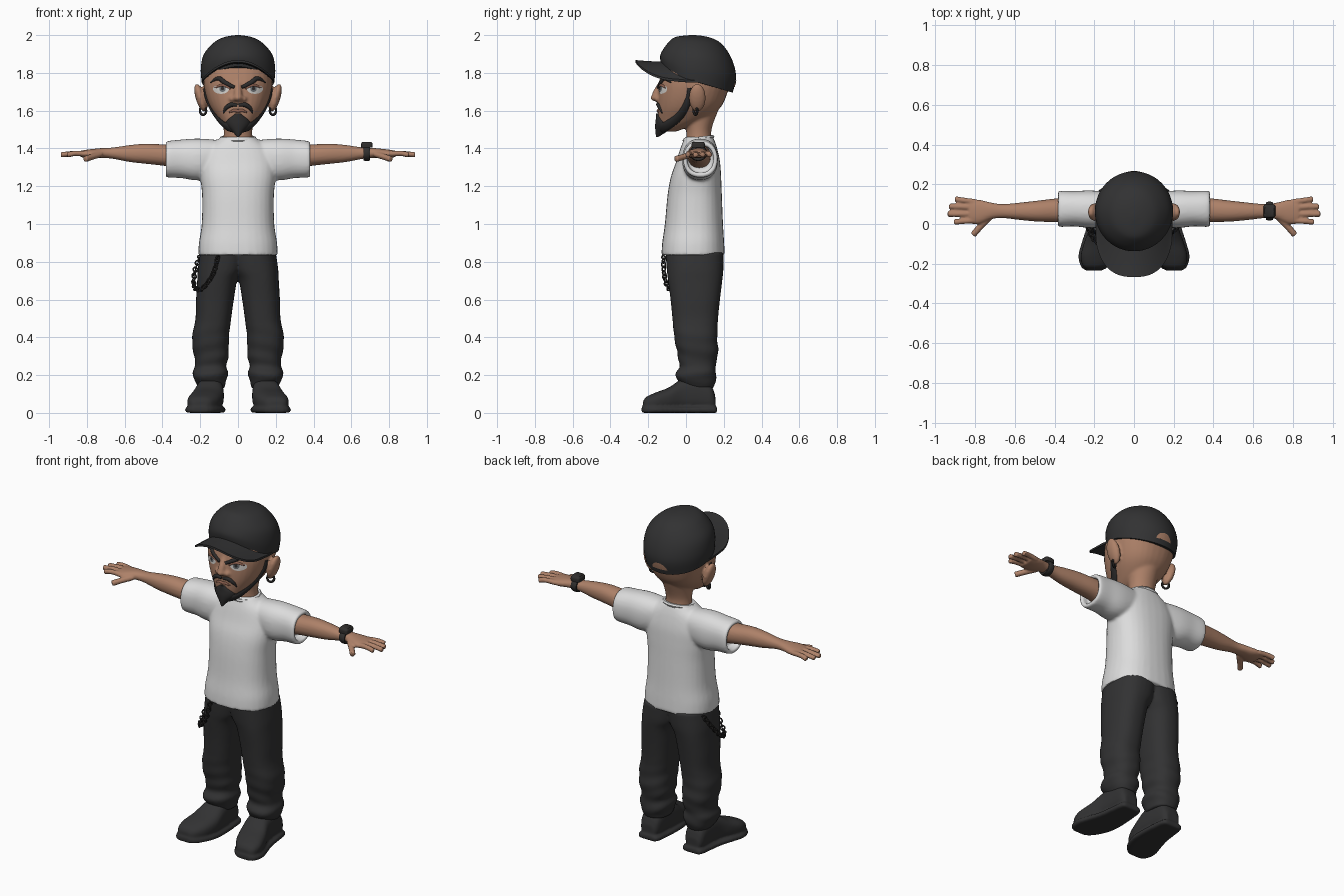
import bpy, bmesh, math
from mathutils import Vector, Matrix
from mathutils.bvhtree import BVHTree

if "Cube" in bpy.data.objects:
    bpy.data.objects.remove(bpy.data.objects["Cube"])


def material(name, r, g, b):
    m = bpy.data.materials.new(name)
    m.use_nodes = True
    m.diffuse_color = (r, g, b, 1)
    bsdf = m.node_tree.nodes["Principled BSDF"]
    bsdf.inputs["Base Color"].default_value = (r, g, b, 1)
    bsdf.inputs["Roughness"].default_value = 0.8
    return m


SKIN = material("skin", 0.42, 0.22, 0.14)
LIP = material("lip", 0.27, 0.12, 0.08)
SHIRT = material("white cotton", 0.72, 0.72, 0.72)
CLOTH = material("black cloth", 0.032, 0.032, 0.033)
HAIR = material("dark hair", 0.025, 0.024, 0.024)
WHITE = material("eye white", 0.65, 0.63, 0.6)
IRIS = material("grey iris", 0.15, 0.16, 0.17)
METAL = material("dark metal", 0.03, 0.028, 0.027)


def spline(pts, steps=5):
    """Smooth curve through tuples of any length."""
    out = []
    for i in range(len(pts) - 1):
        quad = (pts[max(i - 1, 0)], pts[i], pts[i + 1], pts[min(i + 2, len(pts) - 1)])
        for k in range(steps):
            t = k / steps
            out.append([b + t / 2 * (c - a + t * (2*a - 5*b + 4*c - d + t * (3*(b - c) + d - a)))
                        for a, b, c, d in zip(*quad)])
    return out + [list(pts[-1])]


def bridge(bm, loops):
    n = len(loops[0])
    for lo, hi in zip(loops, loops[1:]):
        for i in range(n):
            bm.faces.new((lo[i], lo[(i + 1) % n], hi[(i + 1) % n], hi[i]))
    bm.faces.new(loops[0][::-1])
    bm.faces.new(loops[-1])


def loft(bm, axis, rings, p=2.0, n=32, fold=0.0, shape=None):
    """Skin over rings of (position, low a, high a, low b, high b)."""
    loops = []
    for t, a0, a1, b0, b1 in spline(rings):
        loop = []
        for i in range(n):
            w = 2 * math.pi * i / n
            c, s = math.cos(w), math.sin(w)
            c, s = (math.copysign(abs(v) ** (2 / p), v) for v in (c, s))
            f = 1 + fold * max(0, 1 - t * 2) * math.sin(t * 75 + 2 * math.sin(w + 1))
            a, b = (a0 + a1 + (a1 - a0) * c * f) / 2, (b0 + b1 + (b1 - b0) * s * f) / 2
            co = {"x": (t, a, b), "y": (a, t, b), "z": (a, b, t)}[axis]
            loop.append(bm.verts.new(shape(*co) if shape else co))
        loops.append(loop)
    bridge(bm, loops)


def tube(bm, pts, radii, ups=None, flat=1.0, n=10):
    """Tapered tube along points; flat squeezes it along the up direction."""
    pts = [Vector(q) for q in pts]
    loops = []
    for i, q in enumerate(pts):
        t = (pts[min(i + 1, len(pts) - 1)] - pts[max(i - 1, 0)]).normalized()
        side = t.cross(ups[i] if ups else Vector((0, 0, 1))).normalized()
        up = side.cross(t)
        r = radii[i] if isinstance(radii, list) else radii
        loops.append([bm.verts.new(q + r * (side * math.cos(w) + up * math.sin(w) * flat))
                      for w in (2 * math.pi * k / n for k in range(n))])
    bridge(bm, loops)


def link(bm, m, rx, ry, thick):
    ws = [2 * math.pi * k / 14 for k in range(15)]
    tube(bm, [m @ Vector((rx * math.cos(w), ry * math.sin(w), 0)) for w in ws],
         thick, [m.to_3x3() @ Vector((0, 0, 1))] * 15, n=6)


def ball(bm, loc, scale, rot=0.0):
    m = Matrix.Translation(loc) @ Matrix.Rotation(rot, 4, "Y") @ Matrix.Diagonal((*scale, 1))
    bmesh.ops.create_uvsphere(bm, u_segments=24, v_segments=16, radius=1, matrix=m)


def finish(bm, name, mat, voxel=0, mirror=False, smooth=4, closed=True):
    """Make the object; voxel fuses overlapping volumes into one skin."""
    if closed:
        bmesh.ops.recalc_face_normals(bm, faces=bm.faces)
    ob = bpy.data.objects.new(name, bpy.data.meshes.new(name))
    bm.to_mesh(ob.data)
    bm.free()
    bpy.context.collection.objects.link(ob)
    if mirror:
        ob.modifiers.new("Mirror", "MIRROR").use_mirror_merge = False
    if voxel:
        r = ob.modifiers.new("Fuse", "REMESH")
        r.mode, r.voxel_size = "VOXEL", voxel
        ob.modifiers.new("Soften", "SMOOTH").iterations = smooth
    dg = bpy.context.evaluated_depsgraph_get()
    mesh = bpy.data.meshes.new_from_object(ob.evaluated_get(dg))
    ob.modifiers.clear()
    ob.data = mesh
    mesh.materials.clear()
    mesh.materials.append(mat)
    bpy.ops.object.select_all(action="DESELECT")
    ob.select_set(True)
    bpy.context.view_layer.objects.active = ob
    bpy.ops.object.shade_smooth_by_angle(angle=math.radians(50))
    return BVHTree.FromPolygons([v.co for v in mesh.vertices], [f.vertices for f in mesh.polygons])


def stroke(name, tree, pts, widths, mat, flat=0.4):
    """Mirrored strip of hair or lip lying on a surface."""
    bm = bmesh.new()
    hits = [tree.find_nearest(Vector(q)) for q in spline(pts)]
    tube(bm, [h[0] for h in hits], [w[0] for w in spline([(w,) for w in widths])],
         [h[1] for h in hits], flat)
    finish(bm, name, mat, mirror=True)


def decal(name, tree, x, z, rx, rz, lift, mat, side=-1, floor=-1.0, top=9.0, mirror=True):
    """Thin patch projected along y onto a surface."""
    bm = bmesh.new()
    def put(r, w):
        px, pz = x + r * rx * math.cos(w), z + r * rz * min(top, max(floor, math.sin(w)))
        hit = tree.ray_cast(Vector((px, side, pz)), Vector((0, -side, 0)))[0]
        return bm.verts.new((px, hit.y + side * lift, pz))
    n = 24
    loops = [[put(r / 4, 2 * math.pi * k / n) for k in range(n)] for r in range(4, 0, -1)]
    bridge(bm, loops)
    bm.faces.ensure_lookup_table()
    bmesh.ops.delete(bm, geom=[f for f in bm.faces if f.verts[:] and len(f.verts) == n
                               and loops[0][0] in f.verts], context="FACES_ONLY")
    bm.normal_update()
    bmesh.ops.reverse_faces(bm, faces=[f for f in bm.faces if f.normal.y * side < 0])
    finish(bm, name, mat, mirror=mirror, closed=False)


# Head with neck, nose and ears
bm = bmesh.new()
loft(bm, "z", [(1.49, -.04, .04, -.13, -.05), (1.52, -.075, .075, -.14, .03),
               (1.56, -.108, .108, -.147, .12), (1.62, -.148, .148, -.15, .185),
               (1.69, -.173, .173, -.148, .218), (1.76, -.182, .182, -.14, .235),
               (1.85, -.17, .17, -.112, .22), (1.92, -.09, .09, -.05, .14)], p=2.3)
loft(bm, "z", [(1.36, -.09, .09, .0, .15), (1.43, -.08, .08, .0, .14), (1.5, -.076, .076, 0, .135),
               (1.6, -.09, .09, -.02, .17)])
tube(bm, [(0, -.13, 1.75), (0, -.155, 1.7), (0, -.16, 1.665)], [.015, .02, .026],
     [Vector((0, -1, 0))] * 3)
ball(bm, (0, -.158, 1.668), (.024, .03, .02))
for s in (1, -1):
    ball(bm, (s * .03, -.145, 1.662), (.018, .022, .016))
    ball(bm, (s * .198, .06, 1.668), (.026, .045, .078), s * .3)
head = finish(bm, "head", SKIN, voxel=.008)

# Face
decal("eye_whites", head, .09, 1.715, .042, .026, .003, WHITE, top=.6)
decal("irises", head, .082, 1.717, .017, .018, .005, IRIS, top=.7)
decal("pupils", head, .082, 1.718, .008, .009, .007, HAIR)
stroke("upper_eyelids", head, [(.04, -.15, 1.715), (.085, -.15, 1.737), (.14, -.13, 1.722)],
       (.004, .008, .004), LIP, 1)
stroke("eyebrows", head, [(.028, -.16, 1.728), (.075, -.15, 1.752), (.115, -.13, 1.775),
                          (.16, -.09, 1.75)], (.009, .012, .011, .003), HAIR, .8)
stroke("moustache", head, [(.004, -.16, 1.628), (.04, -.16, 1.63), (.07, -.15, 1.612),
                           (.09, -.14, 1.58)], (.008, .012, .010, .003), HAIR, .9)
stroke("lips", head, [(0, -.16, 1.598), (.025, -.16, 1.6), (.05, -.15, 1.59)],
       (.009, .008, .003), LIP, .7)
stroke("jaw_beard", head, [(.175, .02, 1.72), (.165, .01, 1.65), (.13, -.03, 1.57),
                           (.08, -.09, 1.525), (.02, -.13, 1.51)],
       (.011, .017, .022, .026, .026), HAIR, .5)
bm = bmesh.new()
loft(bm, "z", [(1.46, -.005, .005, -.158, -.148), (1.49, -.03, .03, -.162, -.1),
               (1.525, -.064, .064, -.163, -.05), (1.555, -.055, .055, -.16, -.08),
               (1.585, -.014, .014, -.158, -.12)])
finish(bm, "goatee", HAIR)
bm = bmesh.new()
link(bm, Matrix.Translation((.185, .05, 1.6)) @ Matrix.Rotation(.5, 4, "Z")
     @ Matrix.Rotation(math.pi / 2, 4, "X"), .019, .022, .007)
finish(bm, "earrings", METAL, mirror=True)


# Cap: the hem is high in front and low behind
def cap_shape(x, y, t):
    d = y - .065
    hem = 1.75 + 2.2 * d * d if d < 0 else 1.75 - .3 * d
    return (x, y, hem + t * (2 - hem))


bm = bmesh.new()
loft(bm, "z", [(0, -.192, .192, -.13, .247), (.3, -.197, .197, -.137, .265),
               (.6, -.18, .18, -.118, .24), (.85, -.125, .125, -.085, .185),
               (.96, -.07, .07, -.05, .12), (1, -.01, .01, .02, .05)], n=48, shape=cap_shape)
cap = finish(bm, "cap_crown", CLOTH)
decal("cap_back_opening", cap, 0, 1.725, .05, .04, .003, SKIN, side=1, floor=0, mirror=False)
bm = bmesh.new()
grid = []
for i in range(33):
    s = math.sin((i / 16 - 1) * math.pi / 2)
    back = .065 - .18 * math.sqrt(max(0, 1 - s * s))
    front = -.05 - .217 * max(0, 1 - abs(s) ** 2.6) ** .5
    row = [(.193 * s, back + (front - back) * k / 6, 1.848 - .1 * s * s + .008 * (k / 6) ** 2)
           for k in range(7)]
    grid.append([[bm.verts.new((x, y, z + h)) for x, y, z in (row if h else row[::-1])]
                 for h in (0, .012)])
bridge(bm, [lo + hi for lo, hi in grid])
finish(bm, "cap_brim", CLOTH)

# Shirt with hollow sleeve ends
bm = bmesh.new()
loft(bm, "z", [(.835, -.21, .21, -.13, .205), (.9, -.207, .207, -.126, .202),
               (1.0, -.192, .192, -.112, .196), (1.15, -.19, .19, -.098, .19),
               (1.25, -.2, .2, -.08, .186), (1.33, -.2, .2, -.052, .18),
               (1.4, -.17, .17, -.03, .165), (1.445, -.11, .11, -.012, .15),
               (1.462, -.088, .088, -.005, .142)], p=2.4)
for s in (1, -1):
    loft(bm, "x", [(s * x, *r) for x, *r in (
        (.06, .0, .15, 1.27, 1.44), (.2, -.02, .168, 1.232, 1.452), (.3, -.012, .166, 1.243, 1.447),
        (.378, -.014, .166, 1.248, 1.437), (.378, .006, .146, 1.27, 1.417),
        (.33, .006, .146, 1.27, 1.417))], p=2.3)
finish(bm, "t_shirt", SHIRT, voxel=.009, smooth=5)
bm = bmesh.new()
link(bm, Matrix.Translation((0, .066, 1.452)) @ Matrix.Rotation(.12, 4, "X"), .088, .076, .011)
finish(bm, "shirt_collar", SHIRT)

# Arms and hands
bm = bmesh.new()
loft(bm, "x", [(.25, .01, .13, 1.28, 1.42), (.37, .01, .13, 1.305, 1.42), (.48, .012, .118, 1.318, 1.425),
               (.57, .02, .108, 1.328, 1.418), (.66, .03, .1, 1.345, 1.405),
               (.72, .024, .108, 1.35, 1.402), (.78, .0, .122, 1.348, 1.396),
               (.83, .002, .122, 1.353, 1.389)], p=2.2)
for y, spread, tip in ((.018, -.008, .905), (.05, 0, .938), (.083, .006, .93), (.112, .014, .9)):
    tube(bm, spline([(.8, y, 1.372), (.86, y + spread / 2, 1.374), (tip, y + spread, 1.366)]), .0145)
tube(bm, spline([(.73, .03, 1.368), (.775, -.015, 1.355), (.81, -.055, 1.343)]), .0165)
finish(bm, "arms", SKIN, voxel=.006, mirror=True, smooth=2)

# Watch on the left wrist
bm = bmesh.new()
loft(bm, "x", [(.664, .022, .108, 1.337, 1.415), (.675, .018, .112, 1.334, 1.418),
               (.69, .018, .112, 1.334, 1.418), (.7, .022, .108, 1.337, 1.415)])
loft(bm, "z", [(1.405, .652, .712, .03, .1), (1.425, .652, .712, .03, .1),
               (1.435, .658, .706, .037, .093)], p=5)
finish(bm, "watch", METAL)

# Trousers with creased lower legs
bm = bmesh.new()
loft(bm, "z", [(.13, .075, .21, -.015, .15), (.17, .06, .225, -.045, .155), (.21, .055, .245, -.052, .162),
               (.25, .06, .225, -.035, .155), (.31, .05, .235, -.045, .17), (.4, .048, .243, -.062, .166),
               (.5, .036, .225, -.072, .17), (.6, .022, .222, -.082, .18), (.7, .004, .216, -.095, .192),
               (.76, -.03, .213, -.102, .198), (.85, -.05, .2, -.108, .198)], p=2.4, fold=.07)
finish(bm, "trousers", CLOTH, voxel=.009, mirror=True, smooth=3)

# Shoes with soles
bm = bmesh.new()
loft(bm, "y", [(.155, .11, .19, .02, .09), (.13, .09, .208, .012, .15), (.06, .08, .215, .01, .19),
               (-.02, .075, .225, .01, .18), (-.09, .078, .25, .01, .135), (-.16, .1, .268, .01, .108),
               (-.21, .135, .258, .012, .085), (-.228, .165, .235, .02, .06)], p=2.6)
loft(bm, "y", [(.165, .105, .195, 0, .03), (.14, .08, .215, 0, .032), (.0, .067, .235, 0, .032),
               (-.09, .07, .262, 0, .032), (-.16, .092, .28, 0, .032), (-.215, .13, .266, 0, .032),
               (-.235, .165, .238, .002, .03)], p=5)
finish(bm, "shoes", CLOTH, voxel=.008, mirror=True, smooth=2)

# Wallet chain on the right hip
bm = bmesh.new()
path = spline([(-.105, -.118, .83), (-.135, -.115, .73), (-.195, -.085, .655), (-.232, -.01, .67),
               (-.228, .07, .75), (-.2, .12, .83)], 5)
for i, (a, b) in enumerate(zip(path, path[1:])):
    a, b = Vector(a), Vector(b)
    m = Matrix.Translation((a + b) / 2) @ (b - a).to_track_quat("X", "Z").to_matrix().to_4x4()
    link(bm, m @ Matrix.Rotation(math.pi / 2 * (i % 2) + .6, 4, "X"), (b - a).length * .66, .012, .0045)
finish(bm, "wallet_chain", METAL)
